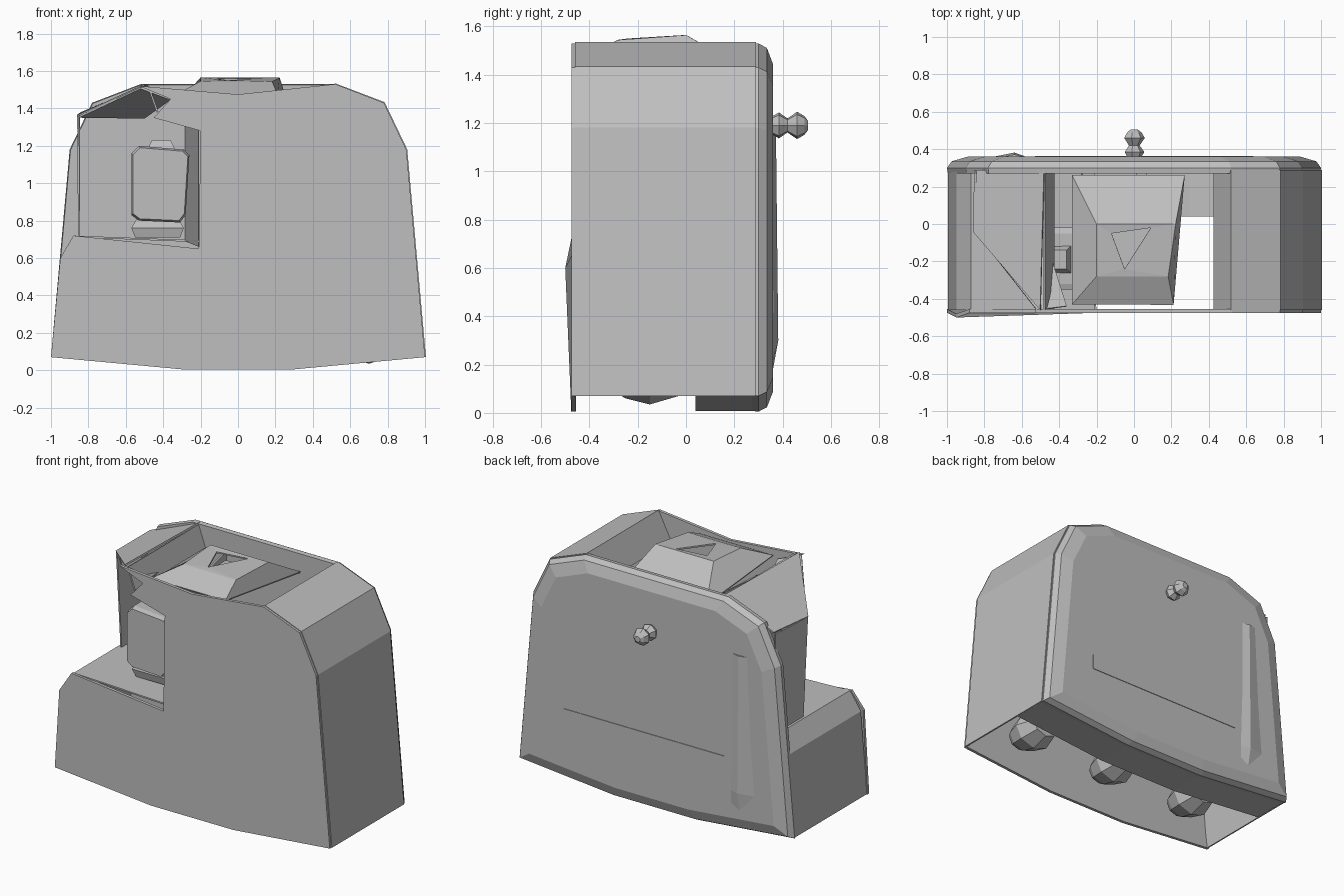
import bpy, bmesh, math

cube = bpy.data.objects.get("Cube")
if cube:
    bpy.data.objects.remove(cube, do_unlink=True)

grey = bpy.data.materials.new("plain_grey")
grey.use_nodes = True
grey.diffuse_color = (0.52, 0.52, 0.52, 1)
grey.node_tree.nodes["Principled BSDF"].inputs["Base Color"].default_value = (0.52, 0.52, 0.52, 1)

FRONT, BACK = -0.46, 0.29


def make(name, verts, faces, thickness=0.0):
    """Mesh object from points and faces, optionally given sheet thickness."""
    mesh = bpy.data.meshes.new(name)
    mesh.from_pydata(verts, [], faces)
    bm = bmesh.new()
    bm.from_mesh(mesh)
    bmesh.ops.recalc_face_normals(bm, faces=bm.faces)
    bm.to_mesh(mesh)
    bm.free()
    mesh.materials.append(grey)
    obj = bpy.data.objects.new(name, mesh)
    bpy.context.collection.objects.link(obj)
    if thickness:
        mod = obj.modifiers.new("thickness", "SOLIDIFY")
        mod.thickness = thickness
        mod.offset = 0
    return obj


def loft(name, rings):
    """Closed solid through rings with equal point counts."""
    n = len(rings[0])
    verts = [p for ring in rings for p in ring]
    faces = [list(range(n)), list(range((len(rings) - 1) * n, len(rings) * n))]
    for r in range(len(rings) - 1):
        for i in range(n):
            j = (i + 1) % n
            faces.append([r * n + i, r * n + j, (r + 1) * n + j, (r + 1) * n + i])
    return make(name, verts, faces)


def ribbon(name, profile, y0=FRONT, y1=BACK):
    """Thin wall following an x-z path between two depths."""
    n = len(profile)
    verts = [(x, y, z) for y in (y0, y1) for x, z in profile]
    return make(name, verts, [[i, i + 1, n + i + 1, n + i] for i in range(n - 1)], 0.01)


def sheet(name, verts):
    return make(name, verts, [list(range(len(verts)))], 0.01)


def ring_about_y(cx, y, cz, rx, rz, sides):
    return [(cx + rx * math.cos(math.tau * i / sides), y,
             cz + rz * math.sin(math.tau * i / sides)) for i in range(sides)]


# Housing outlines
right_side = [(1.0, 0.07), (0.9, 1.18), (0.78, 1.43), (0.52, 1.53)]
base_line = [(-1.0, 0.07), (-0.3, 0.005), (0.3, 0.005), (1.0, 0.07)]
notch = [(-0.53, 1.52), (-0.36, 1.45), (-0.45, 1.35), (-0.2, 1.28), (-0.21, 0.65), (-0.88, 0.72), (-0.95, 0.6)]

# Front panel with the open corner, a dipped top edge and a swollen step corner
front = base_line + right_side[1:] + [(0.0, 1.475)] + notch
loft("front_panel", [[(x, y - (0.025 if x < -0.9 and z > 0.5 else 0), z) for x, z in front]
                     for y in (-0.475, -0.455)])

# Bulged back panel
back = base_line + right_side[1:] + [(-x, z) for x, z in reversed(right_side[1:])]


def back_ring(y, scale):
    return [(x * scale, y, 0.75 + (z - 0.75) * scale) for x, z in back]


loft("back_panel", [back_ring(0.27, 0.995), back_ring(0.3, 1.0),
                    back_ring(0.335, 0.975), back_ring(0.36, 0.89)])

# Raised rim beside the door and a flat strip on the back
loft("back_rim", [[(-0.55, 0.35, z0), (-0.64, y, z0), (-0.92 + lean, 0.325, z0)]
                  for z0, y, lean in ((0.18, 0.36, 0), (0.3, 0.382, 0), (1.2, 0.372, 0.07))])
loft("back_strip", [[(x, y, z) for x, z in ((-0.53, 0.41), (0.64, 0.41), (0.64, 0.51), (-0.53, 0.51))]
                    for y in (0.355, 0.364)])

# Side walls, sloping shoulder and inner lips of the top opening
ribbon("left_wall_and_shoulder", right_side + [(0.43, 1.35)])
ribbon("step_wall_and_floor", [(-0.99, 0.07), (-0.945, 0.6), (-0.87, 0.715), (-0.21, 0.69)])
ribbon("opening_lip", [(-0.48, 1.52), (-0.43, 1.38)])
ribbon("bottom_strip", [(x * 0.99, z + 0.008) for x, z in base_line], 0.04, BACK)

# Canopy, ceiling and walls around the open corner
sheet("corner_canopy", [(-0.86, -0.04, 1.36), (-0.5, FRONT, 1.525), (-0.48, BACK, 1.525), (-0.84, BACK, 1.375)])
sheet("corner_ceiling", [(-0.85, -0.04, 1.355), (-0.52, FRONT, 1.51), (-0.36, -0.44, 1.45), (-0.5, 0.0, 1.35)])
sheet("corner_outer_wall", [(-0.855, -0.04, 1.36), (-0.85, BACK, 1.37), (-0.85, BACK, 0.71), (-0.85, 0.0, 0.71)])
sheet("corner_inner_wall", [(-0.205, FRONT, 0.66), (-0.28, BACK, 0.69), (-0.28, BACK, 1.4), (-0.205, FRONT, 1.3)])

# Top deck, a low rise around a triangular hole
outer = [(-0.33, -0.43, 1.47), (0.21, -0.43, 1.47), (0.27, 0.26, 1.41), (-0.33, 0.26, 1.41)]
crown = [(-0.2, -0.28, 1.54), (0.18, -0.28, 1.54), (0.22, 0.0, 1.56), (-0.2, 0.0, 1.56)]
hole = [(-0.05, -0.24, 1.545), (0.09, -0.02, 1.555), (-0.12, -0.05, 1.555)]
make("top_deck", outer + crown + hole,
     [[0, 1, 5, 4], [1, 2, 6, 5], [2, 3, 7, 6], [3, 0, 4, 7],
      [4, 5, 8], [5, 6, 9, 8], [6, 7, 10, 9], [7, 4, 8, 10]], 0.01)
sheet("deck_underside", [(x * 0.6, y * 0.6, 1.4) for x, y, z in outer])

# Tilted block standing in the open corner
block = [(-0.57, 0.83), (-0.53, 0.8), (-0.31, 0.79), (-0.28, 0.83),
         (-0.26, 1.15), (-0.29, 1.18), (-0.53, 1.2), (-0.57, 1.16)]
loft("corner_block", [[(-0.42 + (x + 0.42) * s, y, 1 + (z - 1) * s) for x, z in block]
                      for y, s in ((-0.35, 0.95), (-0.32, 1), (-0.05, 1), (-0.02, 0.9))])
loft("block_foot", [[(-0.43 + sx * w, -0.19 + sy * w, z)
                     for sx, sy in ((-1, -0.7), (1, -0.7), (1, 0.7), (-1, 0.7))]
                    for z, w in ((0.71, 0.12), (0.76, 0.14), (0.83, 0.1))])
loft("block_cap", [[(-0.41 + sx * w, -0.19 + sy * w, z)
                    for sx, sy in ((-1, -1), (1, -1), (1, 1), (-1, 1))]
                   for z, w in ((1.17, 0.08), (1.23, 0.05))])

# Two-lobed knob on the back
knob_steps = [(0.35, 0.035), (0.385, 0.055), (0.42, 0.03), (0.46, 0.058), (0.49, 0.04), (0.505, 0.02)]
loft("back_knob", [ring_about_y(0, y, 1.19, r, r, 7) for y, r in knob_steps])

# Three rollers just above the bottom opening
for i, x in enumerate((0.7, 0.04, -0.6)):
    steps = [(-0.3, 0.06), (-0.25, 0.09), (-0.15, 0.115), (-0.03, 0.08)]
    loft(f"roller_{i + 1}", [ring_about_y(x, y, 0.15, r * 1.25, r, 8) for y, r in steps])
    ribbon(f"roller_bracket_{i + 1}", [(x - 0.03, 0.17), (x + 0.03, 0.17)], -0.05, BACK)
